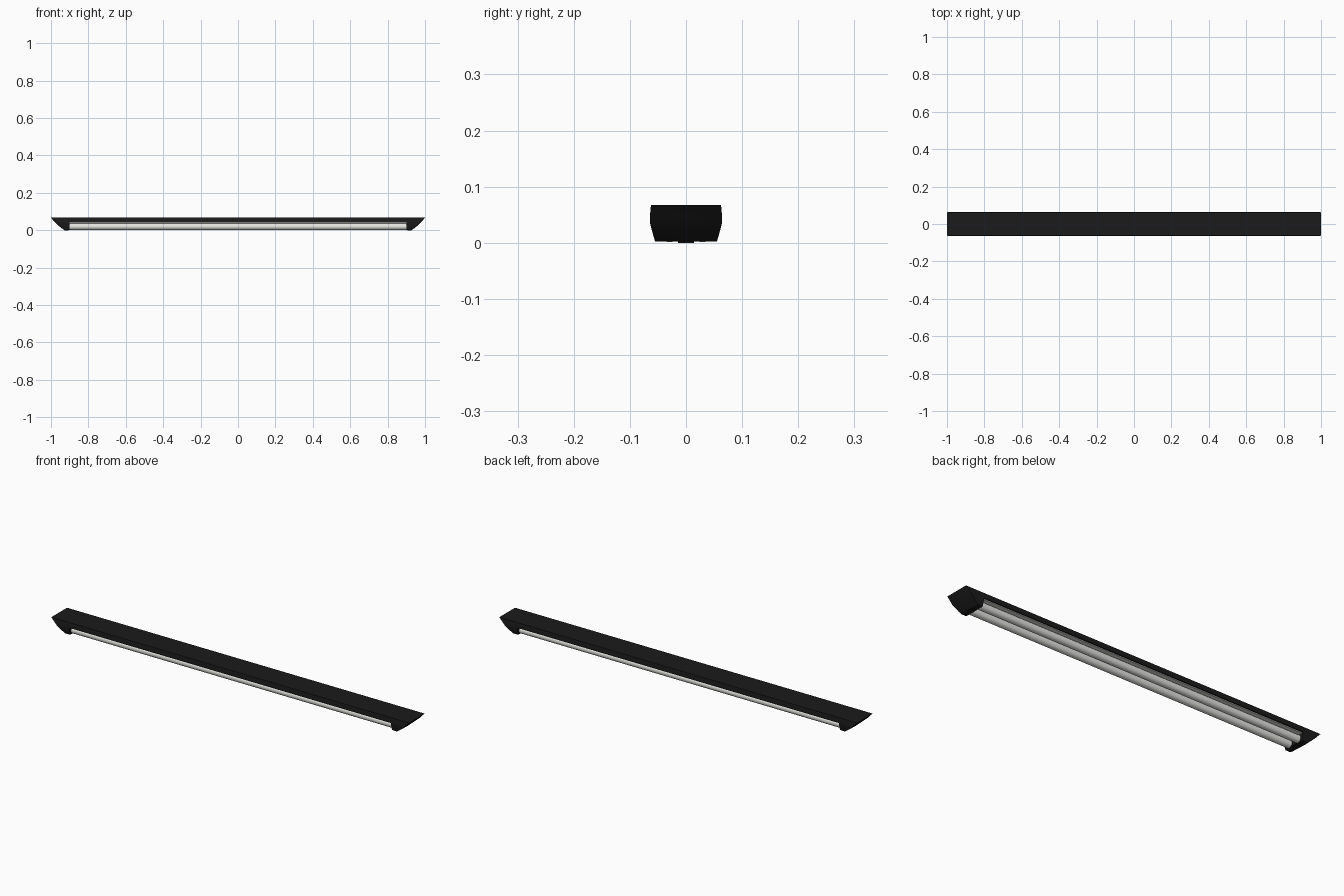
import bpy, bmesh, math

if "Cube" in bpy.data.objects:
    bpy.data.objects.remove(bpy.data.objects["Cube"])


def material(name, rgb):
    m = bpy.data.materials.new(name)
    m.diffuse_color = (*rgb, 1)
    m.use_nodes = True
    m.node_tree.nodes["Principled BSDF"].inputs["Base Color"].default_value = m.diffuse_color
    return m


black = material("black_housing", (0.011, 0.011, 0.011))
white = material("tube_white", (0.78, 0.78, 0.75))


def loft(name, rings, mat, smooth=None):
    """Skin a list of equal-length point rings and cap both ends."""
    bm = bmesh.new()
    loops = [[bm.verts.new(p) for p in r] for r in rings]
    n = len(loops[0])
    for a, b in zip(loops, loops[1:]):
        for i in range(n):
            j = (i + 1) % n
            bm.faces.new((a[i], a[j], b[j], b[i]))
    bm.faces.new(loops[0])
    bm.faces.new(loops[-1])
    bmesh.ops.recalc_face_normals(bm, faces=bm.faces)
    me = bpy.data.meshes.new(name)
    bm.to_mesh(me)
    bm.free()
    ob = bpy.data.objects.new(name, me)
    bpy.context.collection.objects.link(ob)
    me.materials.append(mat)
    if smooth:
        bpy.ops.object.select_all(action='DESELECT')
        ob.select_set(True)
        bpy.context.view_layer.objects.active = ob
        bpy.ops.object.shade_smooth_by_angle(angle=math.radians(smooth))
    return ob


def box(name, x0, x1, y0, y1, z0, z1, mat):
    return loft(name, [[(x0, y0, z), (x1, y0, z), (x1, y1, z), (x0, y1, z)]
                       for z in (z0, z1)], mat)


# height, half width, outer x: side and end profile of the fixture
PROFILE = [(0.002, 0.055, 0.930), (0.012, 0.058, 0.945), (0.036, 0.0645, 0.973),
           (0.046, 0.0645, 0.982), (0.067, 0.0625, 1.0)]

# long upper housing between the end caps
loft("housing", [[(-0.9, -w, z), (0.9, -w, z), (0.9, w, z), (-0.9, w, z)]
                 for z, w in ((0.041, 0.0645), (0.046, 0.0645), (0.067, 0.0625))],
     black, 25)

for side, s in (("left", -1), ("right", 1)):
    # sloped end cap with a slightly bowed outer face
    rings = []
    for z, w, x in PROFILE:
        edge = x if z > 0.06 else x - 0.003
        rings.append([(s * 0.9, -w, z), (s * edge, -w, z), (s * x, 0, z),
                      (s * edge, w, z), (s * 0.9, w, z)])
    loft(side + "_end_cap", rings, black, 30)
    # small foot under the cap
    box(side + "_cap_foot", *sorted((s * 0.905, s * 0.928)), -0.014, 0.014, 0.0, 0.003, black)

# reflector plate on the underside
box("reflector", -0.9, 0.9, -0.058, 0.058, 0.037, 0.042, white)

# two fluorescent tubes
for label, y in (("front", -0.029), ("back", 0.029)):
    ring = [(0.0185 * math.cos(i * math.tau / 24), 0.0185 * math.sin(i * math.tau / 24))
            for i in range(24)]
    loft(label + "_tube", [[(x, y + a, 0.0195 + b) for a, b in ring] for x in (-0.9, 0.9)],
         white, 40)
